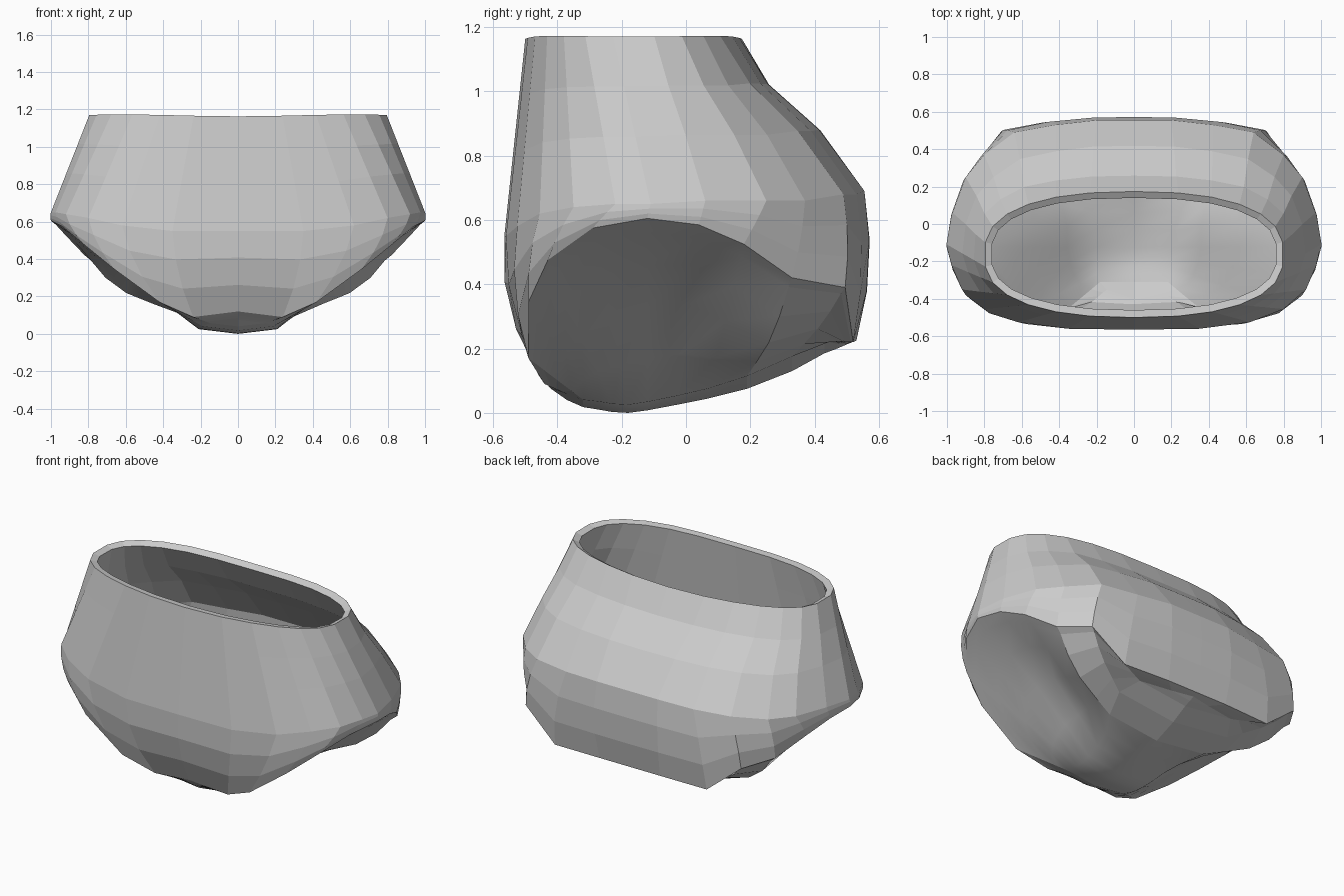
import bpy, bmesh
from math import sin, cos, radians, copysign
from mathutils import Vector

if "Cube" in bpy.data.objects:
    bpy.data.objects.remove(bpy.data.objects["Cube"])

# Columns from front centre round the right side to back centre:
# hip point (x, y, z), hem point (x, y, z), crotch half width, crotch centre (y, z)
COLUMNS = [
    (0, -.565, .55,   0, -.46, .12,    0, -.42, .075),
    (.35, -.56, .55, .24, -.44, .09, .15, -.37, .04),
    (.62, -.525, .58, .42, -.49, .17,  .19, -.32, .018),
    (.80, -.455, .62, .66, -.49, .345, .21, -.27, .010),
    (.92, -.35, .64, .82, -.43, .475, .21, -.23, .003),
    (.975, -.22, .65, .94, -.29, .575, .21, -.18, 0),
    (1.0, -.11, .65, 1.0, -.12, .605, .22, -.12, .008),
    (.97, .06, .66,  .975, .04, .585, .23, -.03, .025),
    (.90, .25, .66,  .92, .18, .525,  .26, .07, .045),
    (.80, .37, .66,  .82, .33, .42,   .33, .19, .075),
    (.64, .49, .68,  .71, .495, .39,  .38, .33, .13),
    (.42, .53, .68,  .50, .52, .22,   .32, .43, .185),
    (.20, .555, .69, .20, .53, .225,  .13, .47, .20),
    (0, .555, .69,   0, .53, .225,    0, .50, .213),
]
LAST = len(COLUMNS) - 1
# Inward dish (+) or outward bulge (-) of the leg panel per column
DISH = {5: .01, 6: .025, 7: .04, 8: -.01, 9: -.09, 10: -.05}


def power(v, e):
    return copysign(abs(v) ** e, v)


def column(i, c):
    """Points of one column: waist, hip, hem, leg panel, crotch centre line."""
    a = radians(-90 + 180 * i / LAST)
    x = .8 * power(cos(a), .85) if 0 < i < LAST else 0
    waist = Vector((x, -.163 + .337 * power(sin(a), .78), 1.163 + .01 * sin(x * 2.6) ** 2))
    hip, hem = Vector(c[0:3]), Vector(c[3:6])
    centre = Vector((0, c[7], c[8]))
    inner = Vector((c[6], c[7], c[8] + .12 * c[6]))
    pts = [waist]
    for t, sag in ((.3, -.03), (.6, .015)):
        p = waist.lerp(hip, t)
        p.y += sag * max(0, sin(a))
        pts.append(p)
    pts.append(hip)
    # rounded lower body
    out = Vector((hip.x, hip.y, 0)).normalized()
    for t in (.33, .67):
        bulge = .36 if a < 0 else .24
        pts.append(hip.lerp(hem, t) + out * bulge * t * (1 - t) * (hip.z - hem.z))
    pts.append(hem)
    # leg panel
    depth = DISH.get(i, 0) * (hem - inner).length
    for t, k in ((.08, .1), (.28, .8), (.52, 1), (.78, .5)):
        pts.append(hem.lerp(inner, t) + Vector((-.6, 0, .8)) * depth * k)
    return pts + [inner, centre]


# Body shell, right half lofted and mirrored
bm = bmesh.new()
panel = bm.faces.layers.int.new("panel")
for side in (1, -1):
    grid = [[bm.verts.new((p.x * side, p.y, p.z)) for p in column(i, c)]
            for i, c in enumerate(COLUMNS)]
    for i, (a, b) in enumerate(zip(grid, grid[1:])):
        for j in range(len(a) - 1):
            quad = [a[j], a[j + 1], b[j + 1], b[j]]
            f = bm.faces.new(quad if side < 0 else quad[::-1])
            f[panel] = int(j > 5 and 2 <= i <= 8)
bmesh.ops.remove_doubles(bm, verts=bm.verts, dist=.0005)
bmesh.ops.dissolve_degenerate(bm, edges=bm.edges, dist=.0005)
bmesh.ops.recalc_face_normals(bm, faces=bm.faces)
front = min(bm.faces, key=lambda f: f.calc_center_median().y)
if front.normal.y > 0:
    bmesh.ops.reverse_faces(bm, faces=bm.faces)
mesh = bpy.data.meshes.new("garment_body")
bm.to_mesh(mesh)
bm.free()
body = bpy.data.objects.new("garment_body", mesh)
bpy.context.collection.objects.link(body)

# Faceted cloth, smooth leg panels with sharp hems
bpy.context.view_layer.objects.active = body
body.select_set(True)
bpy.ops.object.shade_smooth_by_angle(angle=radians(40))
flags = mesh.attributes["panel"].data
for poly in mesh.polygons:
    poly.use_smooth = bool(flags[poly.index].value)

# Wall thickness
wall = body.modifiers.new("wall", 'SOLIDIFY')
wall.thickness = .04
wall.offset = -1
